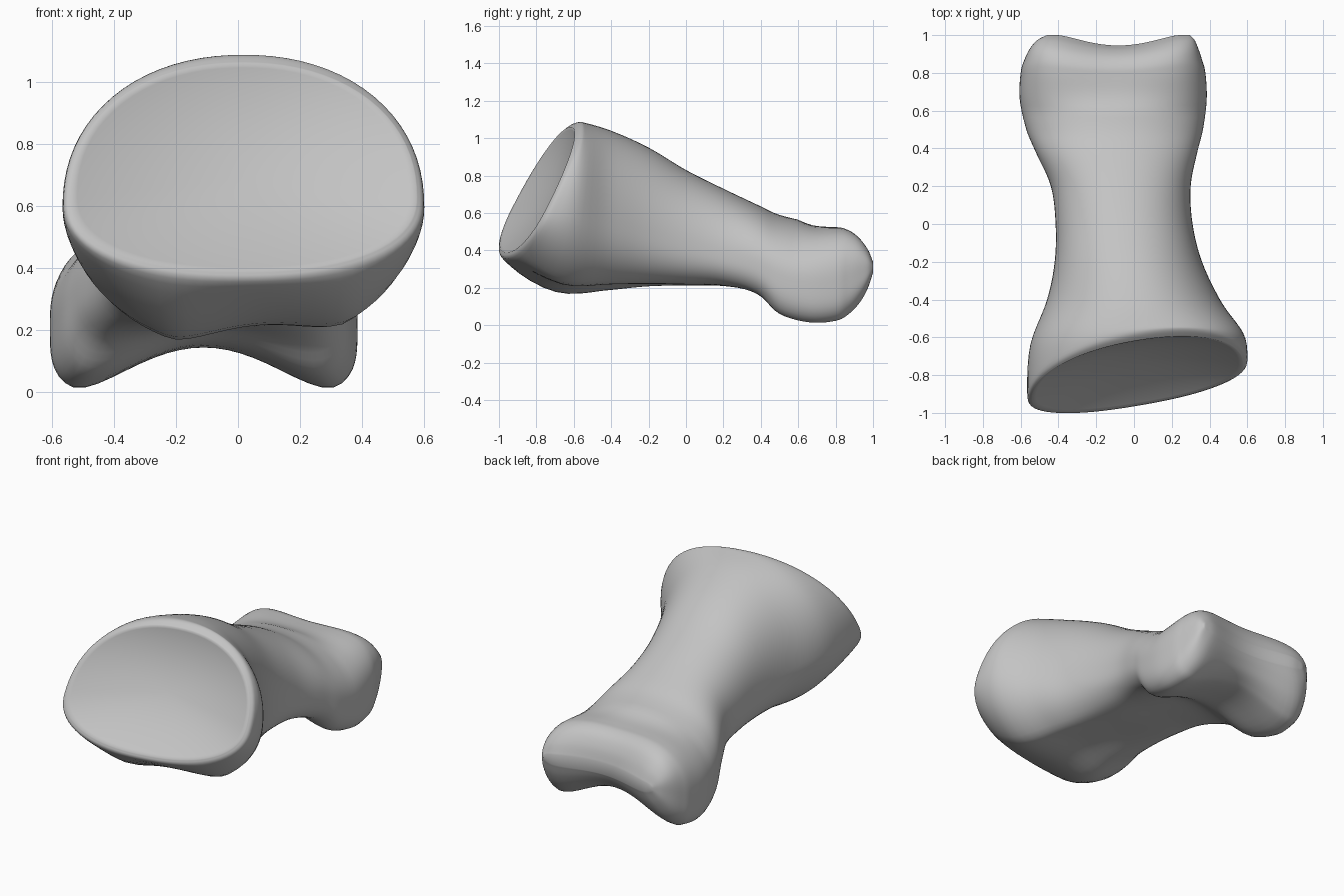
import bpy, bmesh, math
from mathutils import Vector

cube = bpy.data.objects.get("Cube")
if cube:
    bpy.data.objects.remove(cube, do_unlink=True)

SIDES, STEPS = 80, 5


def section(y, left, right, top, bottom, widest, notch=0.0, square=2.0, lean=0.0):
    return (y, left, right, top, bottom, widest, notch, square, lean)


# Cross-sections from the flared base, along the shaft, to the twin condyles
sections = [
    section(-.785, -.54, .575, 1.06, .39, .63, 0, 2.3, 1),
    section(-.75, -.565, .6, 1.085, .33, .6, .01, 2.2, .95),
    section(-.59, -.55, .58, 1.08, .14, .58, .08, 2, .33),
    section(-.4, -.46, .455, 1.04, .165, .53, .06, 2.2),
    section(-.2, -.42, .36, .95, .185, .48, .04, 2.5),
    section(0, -.415, .31, .83, .19, .43, .03, 2.7),
    section(.2, -.44, .3, .73, .18, .38, .04, 2.8),
    section(.38, -.52, .335, .645, .12, .33, .09, 3),
    section(.5, -.57, .365, .59, .01, .27, .15, 3.6),
    section(.66, -.605, .385, .555, -.03, .23, .175, 4),
    section(.8, -.6, .378, .55, -.02, .23, .165, 4),
    section(.87, -.58, .36, .54, .02, .25, .14, 4),
    section(.93, -.55, .34, .5, .09, .28, .1, 4),
    section(.975, -.51, .32, .43, .18, .3, .06, 3.6),
    section(1, -.46, .295, .35, .27, .31, .01, 3),
]


def blend(a, b, c, d, t):
    """Smooth curve through b and c."""
    return tuple(q + .5 * t * (r - p + t * (2*p - 5*q + 4*r - s + t * (3*(q - r) + s - p)))
                 for p, q, r, s in zip(a, b, c, d))


def hollow(u, width):
    return max(0, 1 - (u / width) ** 2) ** 1.5


def outline(params):
    y, left, right, top, bottom, widest, notch, square, lean = params
    middle, half = (left + right) / 2, (right - left) / 2
    end = min(max((y - .6) / .4, 0), 1)
    # The groove underneath starts narrow and off centre, then widens
    spread = min(max((y + .4) / .7, 0), 1)
    points = []
    for i in range(SIDES):
        c, s = math.cos(math.tau * i / SIDES), math.sin(math.tau * i / SIDES)
        power = square if s < 0 else 2.15 + end
        reach = (abs(c) ** power + abs(s) ** power) ** (-1 / power)
        u, h = c * reach, abs(s) * reach
        x = middle + half * u
        if s < 0:
            z = widest - (widest - bottom) * h
            z += notch * hollow(u - .1 * (1 - spread), .52 + .36 * spread)
        else:
            z = widest + (top - widest) * h - .1 * end * (1 - end) * hollow(u, .8)
        shift = lean * (.51 * (z - .73) + .165 * (x - .02))
        points.append(Vector((x, y + shift - .055 * end * hollow(u, .85), z)))
    return points


rings = []
last = len(sections) - 1
for k in range(last):
    near = [sections[min(max(k + o, 0), last)] for o in (-1, 0, 1, 2)]
    rings += [outline(blend(*near, s / STEPS)) for s in range(STEPS)]
rings.append(outline(sections[last]))

# Shallow dished joint face inside the base rim
rim = rings[0]
centre = sum(rim, Vector()) / SIDES
dish = []
for s in (.06, .2, .35, .5, .65, .8, .9, .96):
    dish.append([centre.lerp(p, s) + Vector((0, .09 * (1 - s ** 2), 0)) for p in rim])
rings = dish + rings

# Skin the rings
bm = bmesh.new()
loops = [[bm.verts.new(p) for p in ring] for ring in rings]
for a, b in zip(loops, loops[1:]):
    for i in range(SIDES):
        j = (i + 1) % SIDES
        bm.faces.new((a[i], a[j], b[j], b[i]))
bm.faces.new(loops[0])
# Close the thin end strip between its upper and lower halves
end = loops[-1]
half = SIDES // 2
bm.faces.new((end[0], end[1], end[-1]))
for i in range(1, half - 1):
    bm.faces.new((end[i], end[i + 1], end[-i - 1], end[-i]))
bm.faces.new((end[half - 1], end[half], end[half + 1]))
bmesh.ops.recalc_face_normals(bm, faces=bm.faces)
mesh = bpy.data.meshes.new("finger_bone")
bm.to_mesh(mesh)
bm.free()

bone = bpy.data.objects.new("finger_bone", mesh)
bpy.context.collection.objects.link(bone)

# Plain grey bone
grey = bpy.data.materials.new("bone_grey")
grey.use_nodes = True
colour = (.55, .55, .55, 1)
grey.diffuse_color = colour
grey.node_tree.nodes["Principled BSDF"].inputs["Base Color"].default_value = colour
mesh.materials.append(grey)

bpy.context.view_layer.objects.active = bone
bone.select_set(True)
bpy.ops.object.shade_smooth_by_angle(angle=math.radians(60))
